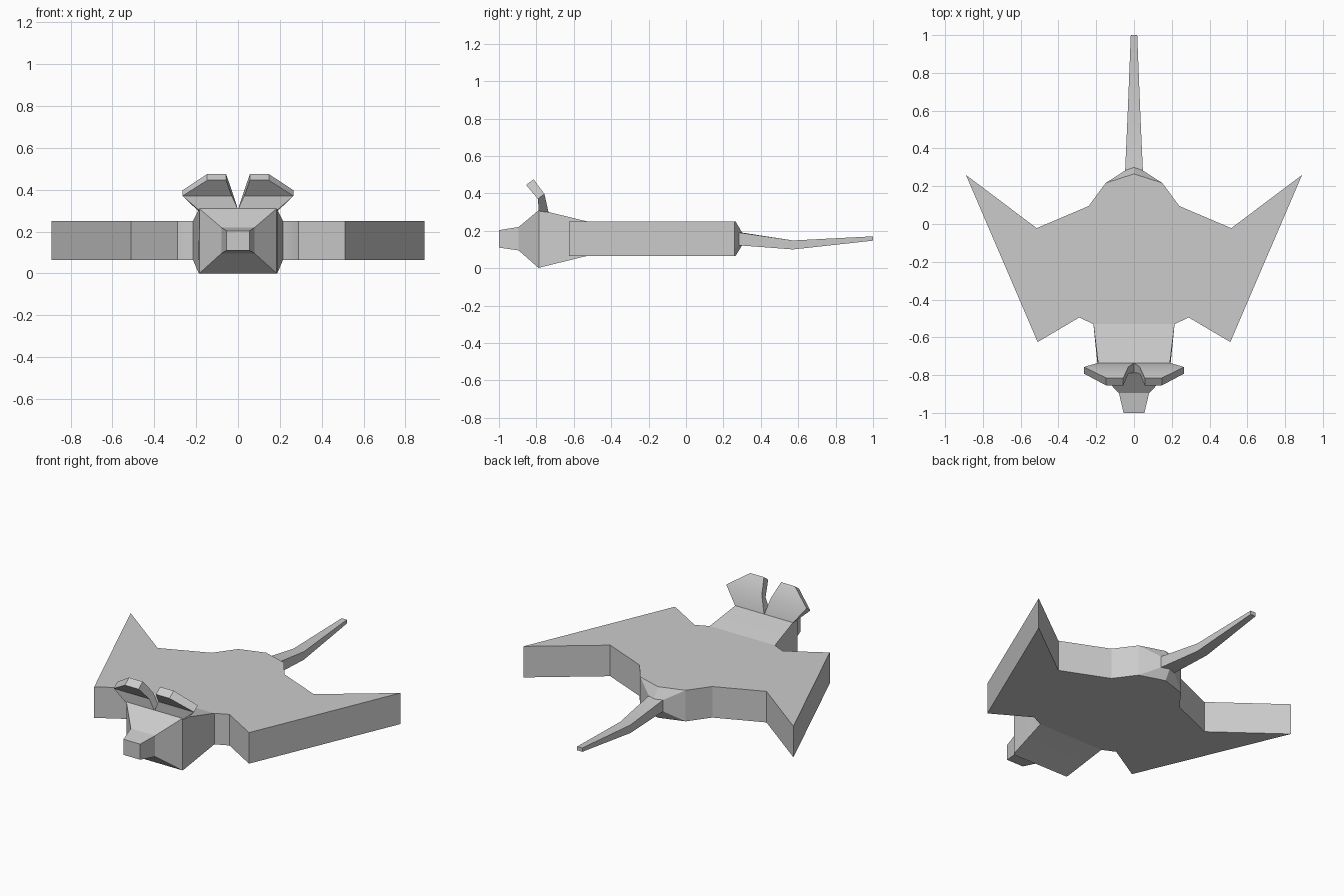
import bpy, bmesh
from math import radians

if "Cube" in bpy.data.objects:
    bpy.data.objects.remove(bpy.data.objects["Cube"])


def finish(name, bm):
    bmesh.ops.recalc_face_normals(bm, faces=bm.faces)
    me = bpy.data.meshes.new(name)
    bm.to_mesh(me)
    bm.free()
    ob = bpy.data.objects.new(name, me)
    bpy.context.collection.objects.link(ob)
    bpy.ops.object.select_all(action='DESELECT')
    ob.select_set(True)
    bpy.context.view_layer.objects.active = ob
    bpy.ops.object.shade_smooth_by_angle(angle=radians(30))
    return ob


def loft(name, rings):
    """Skin a list of equal-length point rings and cap both ends."""
    bm = bmesh.new()
    rows = [[bm.verts.new(p) for p in r] for r in rings]
    n = len(rows[0])
    for a, b in zip(rows, rows[1:]):
        for i in range(n):
            j = (i + 1) % n
            bm.faces.new((a[i], a[j], b[j], b[i]))
    bm.faces.new(rows[0])
    bm.faces.new(rows[-1])
    return finish(name, bm)


# flat gliding body: mirrored half outline, extruded
LOW, HIGH = 0.065, 0.25
half = [(0.215, -0.53), (0.29, -0.495), (0.51, -0.625), (0.89, 0.26),
        (0.515, -0.022), (0.24, 0.095), (0.15, 0.217)]
outline = half + [(0, 0.265)] + [(-x, y) for x, y in reversed(half)]
loft("gliding_body", [[(x, y, z) for x, y in outline] for z in (LOW, HIGH)])

# head and snout: half width, (y, z) of the top edge, (y, z) of the bottom edge
head = [(0.215, (-0.53, HIGH), (-0.53, LOW)),
        (0.19, (-0.735, 0.30), (-0.775, 0.005)),
        (0.185, (-0.787, 0.31), (-0.787, 0.0)),
        (0.08, (-0.895, 0.22), (-0.895, 0.095)),
        (0.055, (-1.0, 0.203), (-1.0, 0.11))]
loft("head", [[(-w, *t), (w, *t), (w, *b), (-w, *b)] for w, t, b in head])

# ears: inner x, outer x, (y, z) of the back edge, (y, z) of the front edge
ear = [(0.0, 0.19, (-0.735, 0.298), (-0.787, 0.305)),
       (0.03, 0.265, (-0.757, 0.397), (-0.792, 0.37)),
       (0.057, 0.147, (-0.815, 0.475), (-0.855, 0.445))]
for side, s in (("left", -1), ("right", 1)):
    loft(side + "_ear", [[(s * i, *b), (s * o, *b), (s * o, *f), (s * i, *f)]
                         for i, o, b, f in ear])

# rump and tail: half width, side y, centre y, bottom z, top z
tail = [(0.15, 0.217, 0.265, LOW, HIGH),
        (0.047, 0.283, 0.30, 0.122, 0.19),
        (0.034, 0.572, 0.572, 0.10, 0.148),
        (0.017, 1.0, 1.0, 0.147, 0.17)]
loft("tail", [[(-w, y, hi), (0, c, hi), (w, y, hi),
               (w, y, lo), (0, c, lo), (-w, y, lo)]
              for w, y, c, lo, hi in tail])
